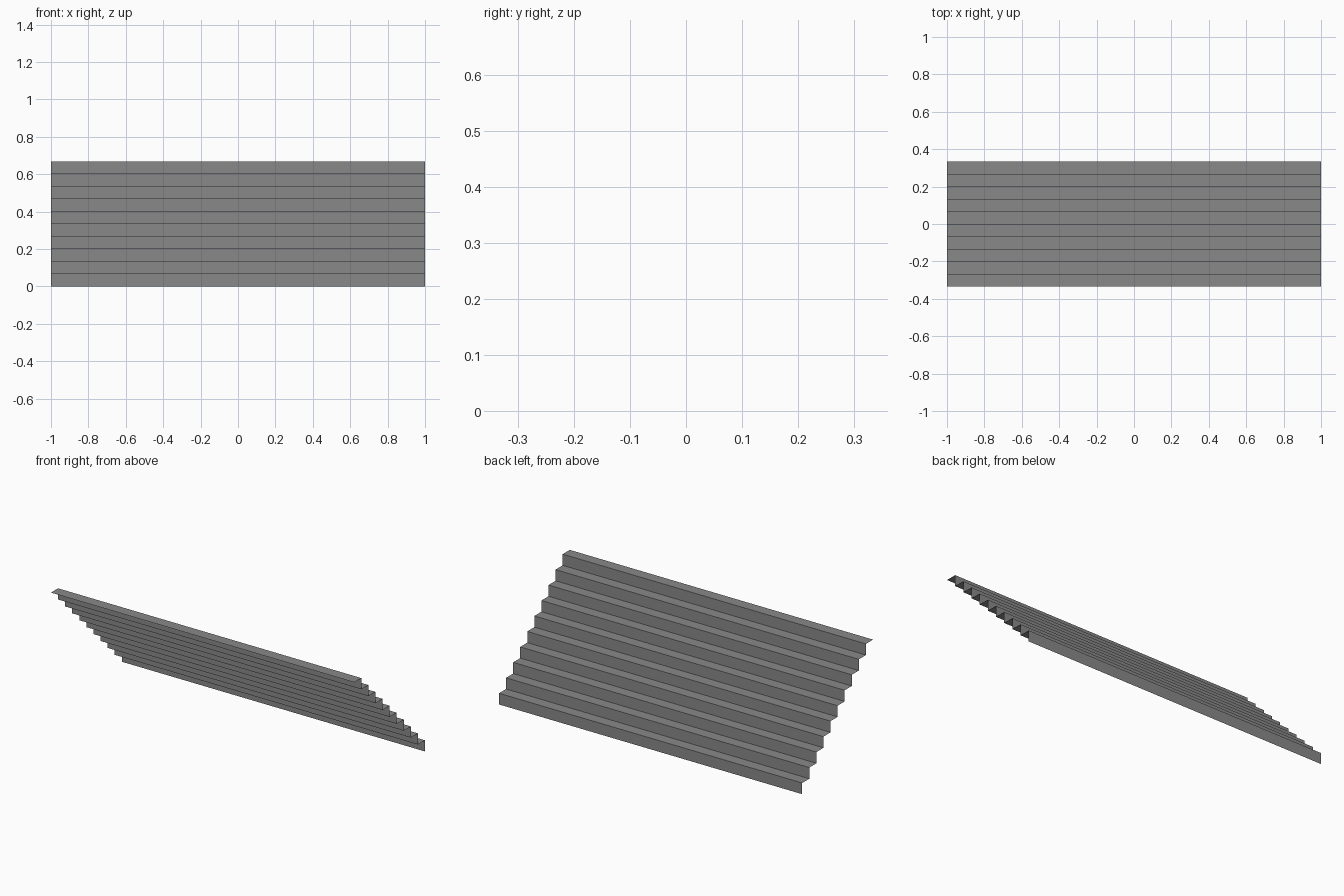
import bpy, bmesh

if "Cube" in bpy.data.objects:
    bpy.data.objects.remove(bpy.data.objects["Cube"])

STEPS = 10
WIDTH = 2.0
S = 2.0 / 30.0            # rise and run of one step
HALF = STEPS * S / 2

grey = bpy.data.materials.new("stair grey")
grey.diffuse_color = (0.25, 0.25, 0.25, 1)
grey.use_nodes = True
grey.node_tree.nodes["Principled BSDF"].inputs["Base Color"].default_value = grey.diffuse_color

# Zero-thickness stair profile, climbing from the back towards the front
profile = [(HALF, 0.0)]
for i in range(STEPS):
    y, z = HALF - i * S, (i + 1) * S
    profile += [(y, z), (y - S, z)]

# Sweep the profile across the width
bm = bmesh.new()
left = [bm.verts.new((-WIDTH / 2, y, z)) for y, z in profile]
right = [bm.verts.new((WIDTH / 2, y, z)) for y, z in profile]
for i in range(len(profile) - 1):
    f = bm.faces.new((left[i], left[i + 1], right[i + 1], right[i]))
    f.normal_update()
    if f.normal.y + f.normal.z < 0:   # treads face up, risers face back
        f.normal_flip()

mesh = bpy.data.meshes.new("stairs")
bm.to_mesh(mesh)
bm.free()
mesh.materials.append(grey)
stairs = bpy.data.objects.new("stairs", mesh)
bpy.context.collection.objects.link(stairs)
